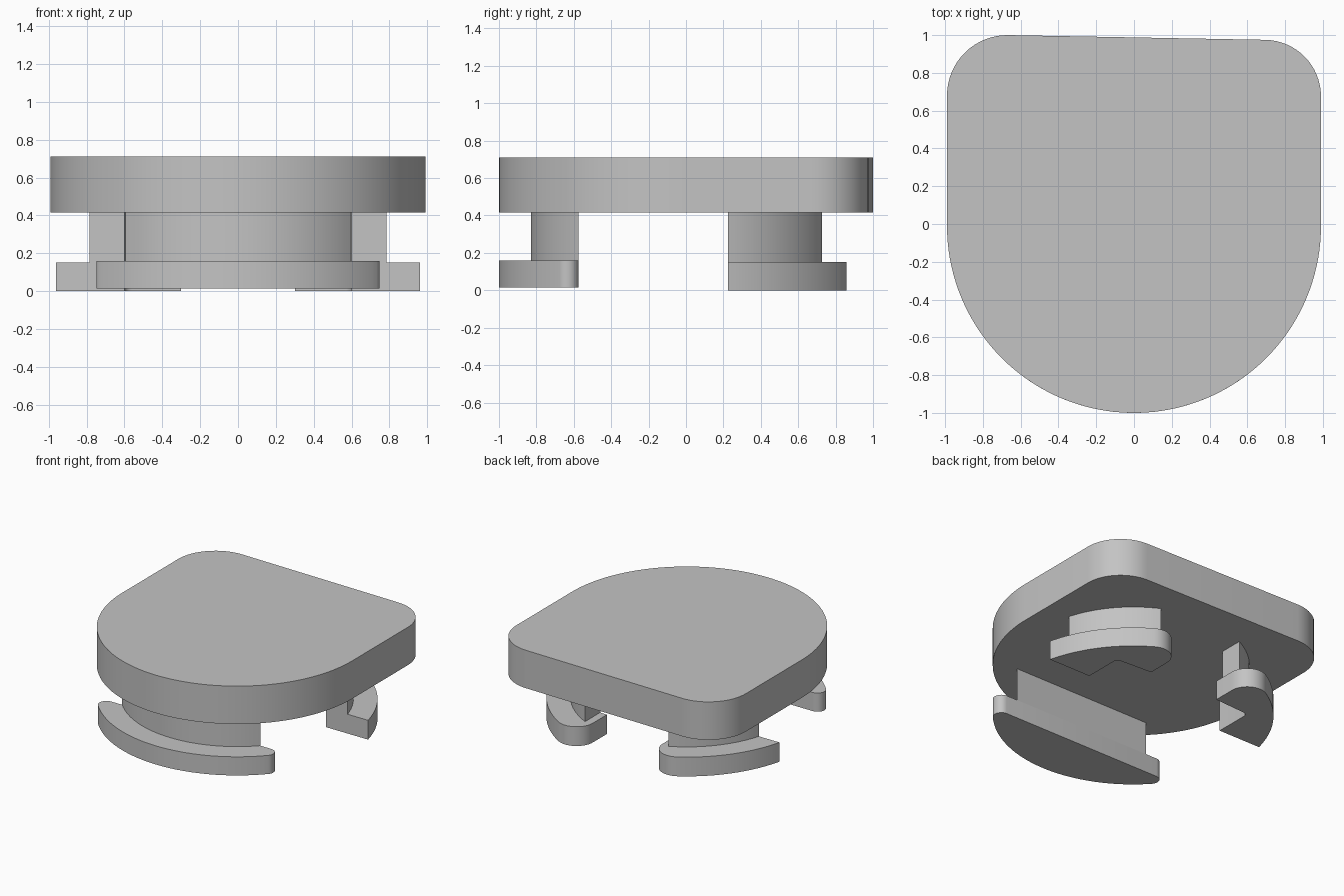
import bpy, bmesh
from math import radians, degrees, cos, sin, sqrt, atan2

cube = bpy.data.objects.get("Cube")
if cube:
    bpy.data.objects.remove(cube)

grey = bpy.data.materials.new("plain_grey")
grey.use_nodes = True
grey.diffuse_color = (0.55, 0.55, 0.55, 1)
grey.node_tree.nodes["Principled BSDF"].inputs["Base Color"].default_value = grey.diffuse_color

CY = -0.01      # centre of the round front, on the y axis
R = 0.99        # plate and flange radius
STEM_R = 0.82   # stem radius


def arc(cx, cy, r, a0, a1, n):
    """Points along an arc, angles in degrees."""
    steps = [radians(a0 + (a1 - a0) * i / n) for i in range(n + 1)]
    return [(cx + r * cos(a), cy + r * sin(a)) for a in steps]


def angle_at_y(r, y):
    """Angle on the main circle where it reaches height y, on the +x side."""
    return degrees(atan2(y - CY, sqrt(r * r - (y - CY) ** 2)))


def angle_at_x(r, x):
    return degrees(atan2(sqrt(r * r - x * x), x))


def prism(name, outline, z0, z1):
    """Extrude a flat outline between two heights."""
    bm = bmesh.new()
    base = bm.faces.new([bm.verts.new((x, y, z0)) for x, y in outline])
    top = bmesh.ops.extrude_face_region(bm, geom=[base])["geom"]
    bmesh.ops.translate(bm, vec=(0, 0, z1 - z0),
                        verts=[v for v in top if isinstance(v, bmesh.types.BMVert)])
    bmesh.ops.recalc_face_normals(bm, faces=bm.faces)
    mesh = bpy.data.meshes.new(name)
    bm.to_mesh(mesh)
    bm.free()
    mesh.materials.append(grey)
    obj = bpy.data.objects.new(name, mesh)
    bpy.context.collection.objects.link(obj)
    bpy.ops.object.select_all(action="DESELECT")
    obj.select_set(True)
    bpy.context.view_layer.objects.active = obj
    bpy.ops.object.shade_smooth_by_angle(angle=radians(30))
    return obj


# Top plate: round front, two rounded back corners, slightly slanted back edge
plate = arc(0, CY, R, 180, 360, 72)
plate += arc(0.69, 0.675, 0.30, 0, 89, 16) + arc(-0.67, 0.68, 0.32, 89, 180, 16)
prism("top_plate", plate, 0.415, 0.71)

# Front foot: circle segment cut by a straight chord
CHORD = -0.575
a = angle_at_y(STEM_R, CHORD)
prism("front_stem", arc(0, CY, STEM_R, 180 - a, 360 + a, 36), 0.16, 0.415)

fr = 0.06
fy = CHORD - fr
fx = sqrt((R - fr) ** 2 - (fy - CY) ** 2)
t = degrees(atan2(fy - CY, fx))
flange = arc(-fx, fy, fr, 90, 180 - t, 10)
flange += arc(0, CY, R, 180 - t, 360 + t, 48)[1:-1]
flange += arc(fx, fy, fr, t, 90, 10)
prism("front_flange", flange, 0.015, 0.16)

# Rear feet: curved outside, L-shaped inside with a small inner fillet
REAR_Y = 0.225
notch = arc(0.56, 0.49, 0.04, 90, 0, 6) + [(0.60, REAR_Y)]
er = 0.14
ex = 0.30 + er
ey = CY + sqrt((R - er) ** 2 - ex ** 2)
t = degrees(atan2(ey - CY, ex))
rear_flange = arc(0, CY, R, angle_at_y(R, REAR_Y), t, 24)
rear_flange += arc(ex, ey, er, t, 180, 14)[1:] + [(0.30, 0.545)] + notch

stem_end = 0.36
rear_stem = arc(0, CY, STEM_R, angle_at_y(STEM_R, REAR_Y), angle_at_x(STEM_R, stem_end), 24)
rear_stem += [(stem_end, 0.54)] + notch

for side, s in (("left", 1), ("right", -1)):
    prism(side + "_rear_flange", [(s * x, y) for x, y in rear_flange], 0, 0.15)
    prism(side + "_rear_stem", [(s * x, y) for x, y in rear_stem], 0.15, 0.415)
